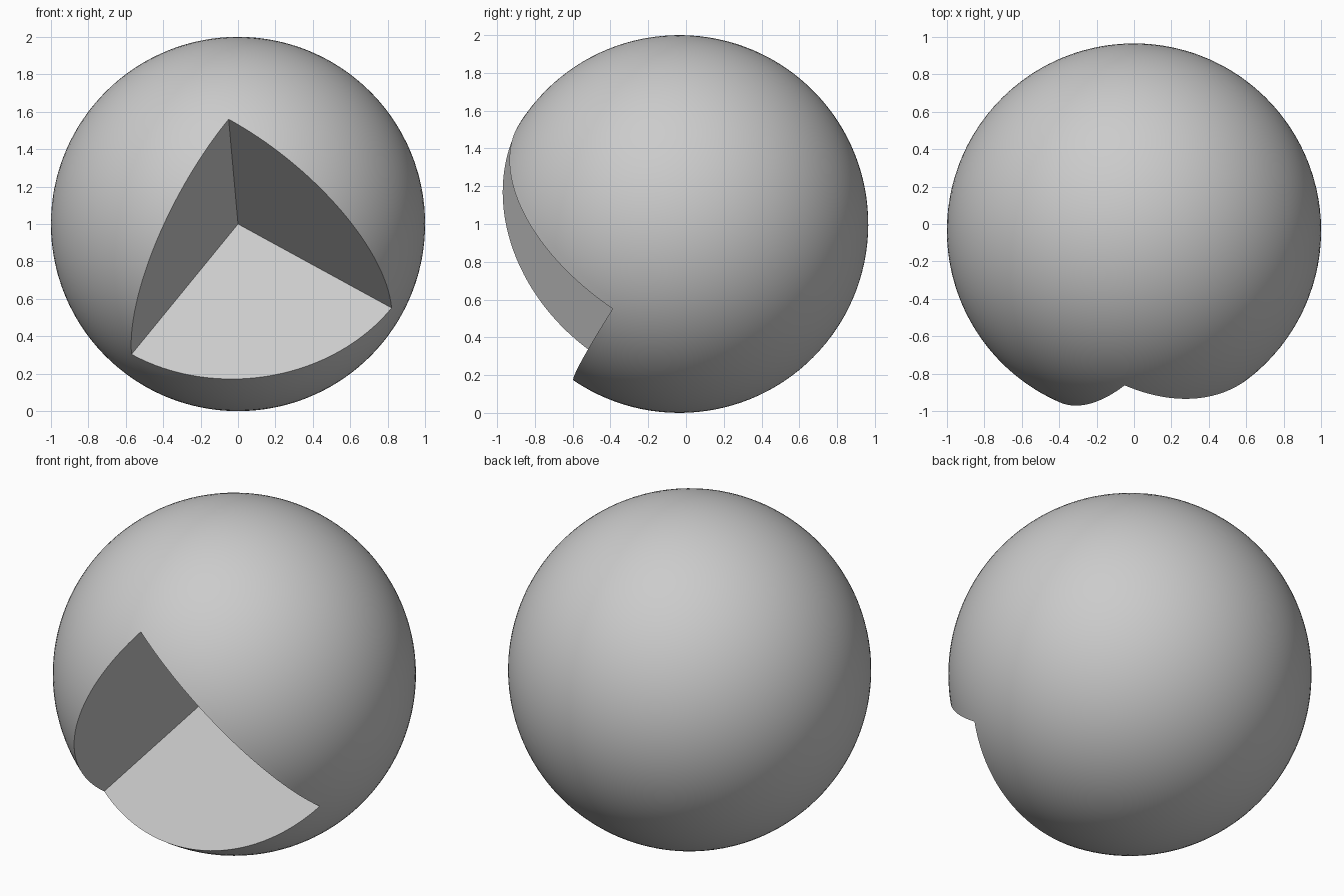
import bpy, bmesh, math
from mathutils import Vector, Matrix

cube = bpy.data.objects.get("Cube")
if cube:
    bpy.data.objects.remove(cube, do_unlink=True)

SEGMENTS, RINGS = 128, 64
CENTRE = Vector((0, -0.035, 1))

# Axes of the removed octant: upper, lower right and lower left corners
up = Vector((-0.05, -0.827, 0.56)).normalized()
right = Vector((0.82, -0.366, -0.44))
right = (right - up * right.dot(up)).normalized()
left = right.cross(up)
frame = Matrix((left, right, up)).transposed().to_4x4()

# Grey surface
grey = bpy.data.materials.new("grey")
grey.use_nodes = True
colour = (0.6, 0.6, 0.6, 1)
grey.diffuse_color = colour
grey.node_tree.nodes["Principled BSDF"].inputs["Base Color"].default_value = colour

# Sphere with one octant taken out
bm = bmesh.new()
bmesh.ops.create_uvsphere(bm, u_segments=SEGMENTS, v_segments=RINGS, radius=1)
octant = [f for f in bm.faces if min(f.calc_center_median()) > 0]
bmesh.ops.delete(bm, geom=octant, context='FACES')

# Three flat quarter discs closing the notch
rim = {v for e in bm.edges if e.is_boundary for v in e.verts}
core = bm.verts.new((0, 0, 0))
for axis in range(3):
    a, b = (axis + 1) % 3, (axis + 2) % 3
    arc = [v for v in rim if abs(v.co[axis]) < 1e-4]
    arc.sort(key=lambda v: math.atan2(v.co[b], v.co[a]))
    bm.faces.new([core] + arc)
bmesh.ops.recalc_face_normals(bm, faces=bm.faces[:])
bm.transform(Matrix.Translation(CENTRE) @ frame)

mesh = bpy.data.meshes.new("notched_sphere")
bm.to_mesh(mesh)
bm.free()
mesh.materials.append(grey)
ball = bpy.data.objects.new("notched_sphere", mesh)
bpy.context.collection.objects.link(ball)
bpy.context.view_layer.objects.active = ball
ball.select_set(True)
bpy.ops.object.shade_smooth_by_angle(angle=math.radians(30))
